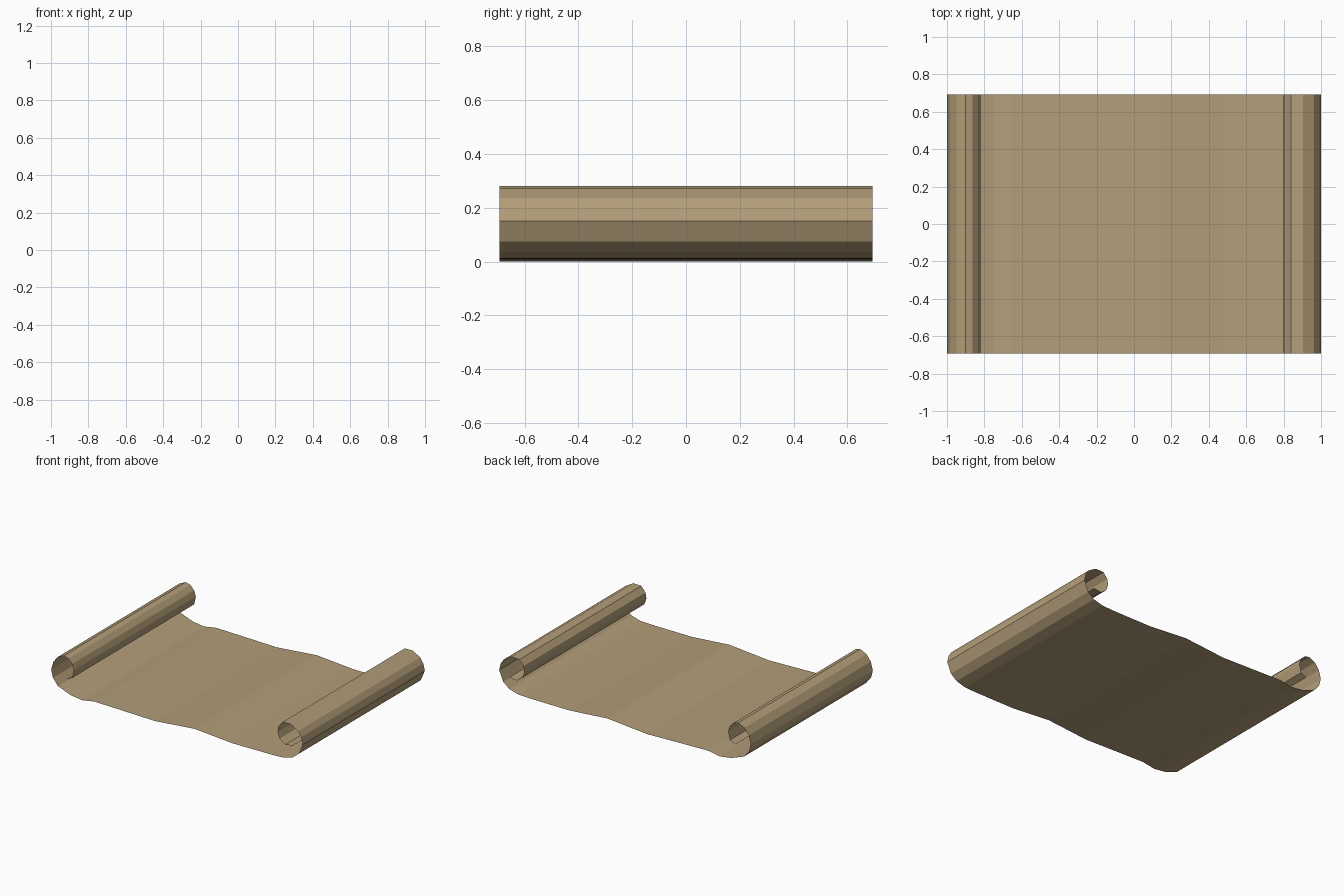
import bpy

HALF_WIDTH = 0.693

# Cross-section (x, z): left curl, gently wavy sheet, right curl
left_curl = [(-0.877, 0.118), (-0.834, 0.138), (-0.82, 0.198), (-0.834, 0.238),
             (-0.864, 0.27), (-0.9, 0.28), (-0.95, 0.257), (-0.984, 0.212),
             (-1.0, 0.152), (-0.986, 0.098), (-0.947, 0.05)]
sheet = [(-0.845, 0.012), (-0.754, 0.0), (-0.658, 0.016), (-0.47, 0.012),
         (-0.176, 0.005), (0.139, 0.033), (0.44, 0.01), (0.76, 0.012)]
right_curl = [(0.85, 0.016), (0.92, 0.036), (0.968, 0.075), (1.0, 0.15),
              (0.988, 0.2), (0.963, 0.237), (0.904, 0.271), (0.84, 0.269),
              (0.807, 0.23), (0.8, 0.187), (0.816, 0.144), (0.861, 0.112),
              (0.92, 0.12)]
profile = left_curl + sheet + right_curl

# Sweep the cross-section from front to back as a thin single sheet
n = len(profile)
verts = [(x, y, z) for y in (-HALF_WIDTH, HALF_WIDTH) for x, z in profile]
faces = [(i, i + 1, n + i + 1, n + i) for i in range(n - 1)]
mesh = bpy.data.meshes.new("parchment_scroll")
mesh.from_pydata(verts, [], faces)
mesh.update()
scroll = bpy.data.objects.new("parchment_scroll", mesh)
bpy.context.collection.objects.link(scroll)

# Parchment colour
parchment = bpy.data.materials.new("parchment")
parchment.diffuse_color = (0.45, 0.34, 0.19, 1.0)
mesh.materials.append(parchment)
